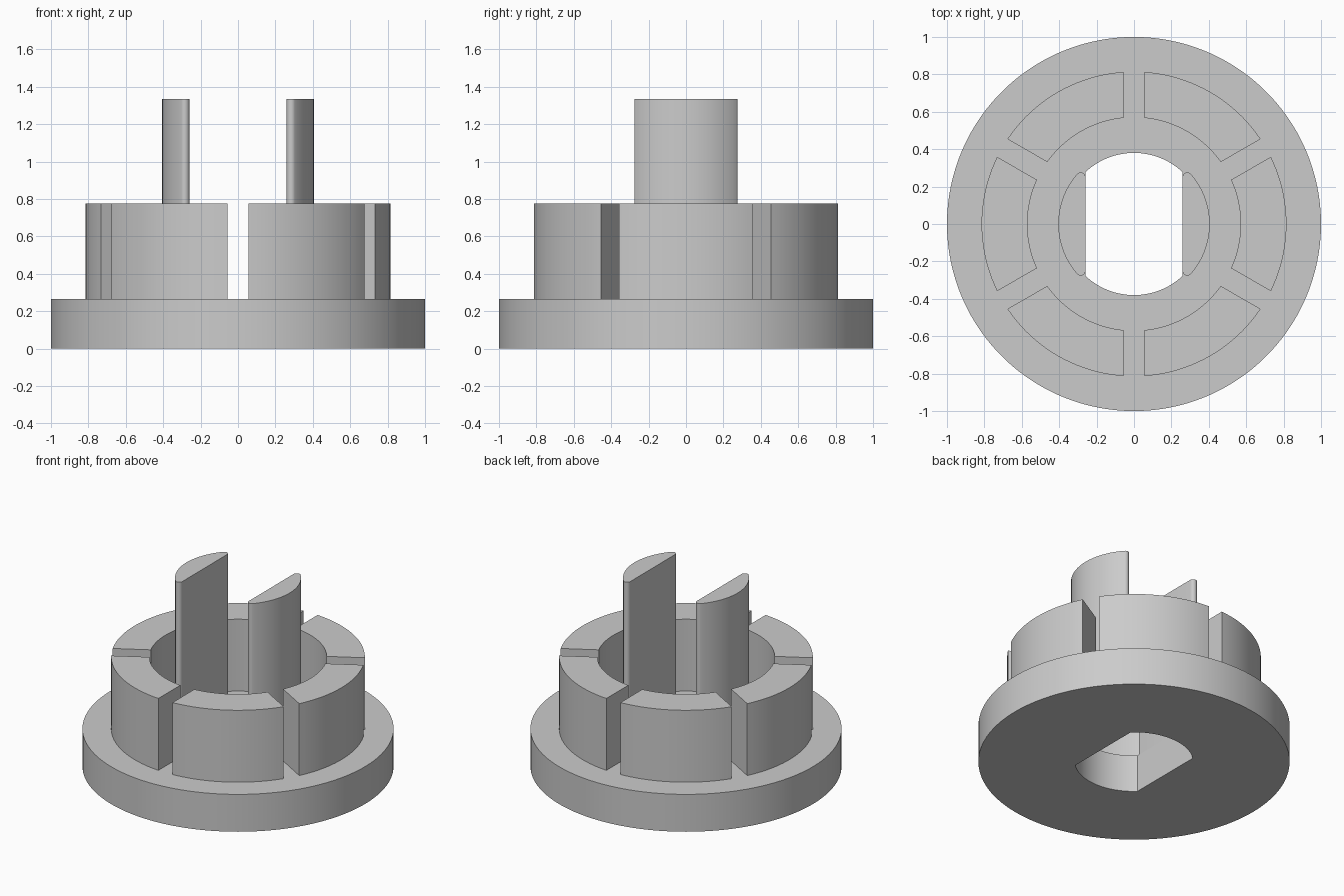
import bpy
import bmesh
from math import radians, sin, cos, asin, acos, sqrt, atan2, pi

cube = bpy.data.objects.get("Cube")
if cube:
    bpy.data.objects.remove(cube, do_unlink=True)

BASE_TOP, RING_TOP, PRONG_TOP = 0.265, 0.775, 1.335
FLAT_X, BORE_R = 0.26, 0.38

grey = bpy.data.materials.new("Light grey")
grey.use_nodes = True
colour = (0.6, 0.6, 0.6, 1)
grey.diffuse_color = colour
grey.node_tree.nodes["Principled BSDF"].inputs["Base Color"].default_value = colour


def polar(r, a):
    return (r * cos(a), r * sin(a))


def spread(a, b, n):
    return [a + (b - a) * i / n for i in range(n + 1)]


def extrude(name, points, faces, z0, z1):
    """Flat faces in the plane z0, pulled up to z1."""
    bm = bmesh.new()
    verts = [bm.verts.new((x, y, z0)) for x, y in points]
    flat = [bm.faces.new([verts[i] for i in f]) for f in faces]
    new = bmesh.ops.extrude_face_region(bm, geom=flat, use_keep_orig=True)["geom"]
    top = [v for v in new if isinstance(v, bmesh.types.BMVert)]
    bmesh.ops.translate(bm, verts=top, vec=(0, 0, z1 - z0))
    bmesh.ops.recalc_face_normals(bm, faces=bm.faces)
    mesh = bpy.data.meshes.new(name)
    bm.to_mesh(mesh)
    bm.free()
    mesh.materials.append(grey)
    obj = bpy.data.objects.new(name, mesh)
    bpy.context.collection.objects.link(obj)
    bpy.ops.object.select_all(action='DESELECT')
    obj.select_set(True)
    bpy.context.view_layer.objects.active = obj
    bpy.ops.object.shade_smooth_by_angle(angle=radians(30))
    return obj


def strip(outer, inner, closed=False):
    """Points and quads joining two outlines of equal length."""
    n = len(outer)
    count = n if closed else n - 1
    quads = [(i, (i + 1) % n, n + (i + 1) % n, n + i) for i in range(count)]
    return outer + inner, quads


# Round base with a two-flat bore
corner = acos(FLAT_X / BORE_R)
angles = (spread(-corner, corner, 32)[:-1] + spread(corner, pi - corner, 32)[:-1]
          + spread(pi - corner, pi + corner, 32)[:-1]
          + spread(pi + corner, 2 * pi - corner, 32)[:-1])
bore = [polar(min(BORE_R, FLAT_X / max(abs(cos(a)), 1e-6)), a) for a in angles]
extrude("base_flange", *strip([polar(1, a) for a in angles], bore, True), 0, BASE_TOP)

# Six ring segments separated by parallel-sided slots
R_OUT, R_IN, HALF_SLOT = 0.815, 0.57, 0.055
for k in range(6):
    start = radians(30 + 60 * k)
    rows = []
    for r in (R_OUT, R_IN):
        gap = asin(HALF_SLOT / r)
        rows.append([polar(r, a) for a in spread(start + gap, start + pi / 3 - gap, 20)])
    extrude(f"ring_segment_{k + 1}", *strip(*rows), BASE_TOP, RING_TOP)

# Two upright prongs: flat inside, curved outside, rounded tips
PRONG_R, TIP_R = 0.405, 0.025
cx = FLAT_X + TIP_R
cy = sqrt((PRONG_R - TIP_R) ** 2 - cx ** 2)
tip = atan2(cy, cx)
half = [(cx + TIP_R * cos(a), cy + TIP_R * sin(a)) for a in spread(tip, pi, 10)]
arc = [polar(PRONG_R, a) for a in spread(-tip, tip, 24)]
outline = arc + half[1:] + [(x, -y) for x, y in reversed(half[1:])]
for name, side in (("left_prong", 1), ("right_prong", -1)):
    pts = [(side * x, y) for x, y in outline]
    extrude(name, pts, [range(len(pts))], BASE_TOP, PRONG_TOP)
